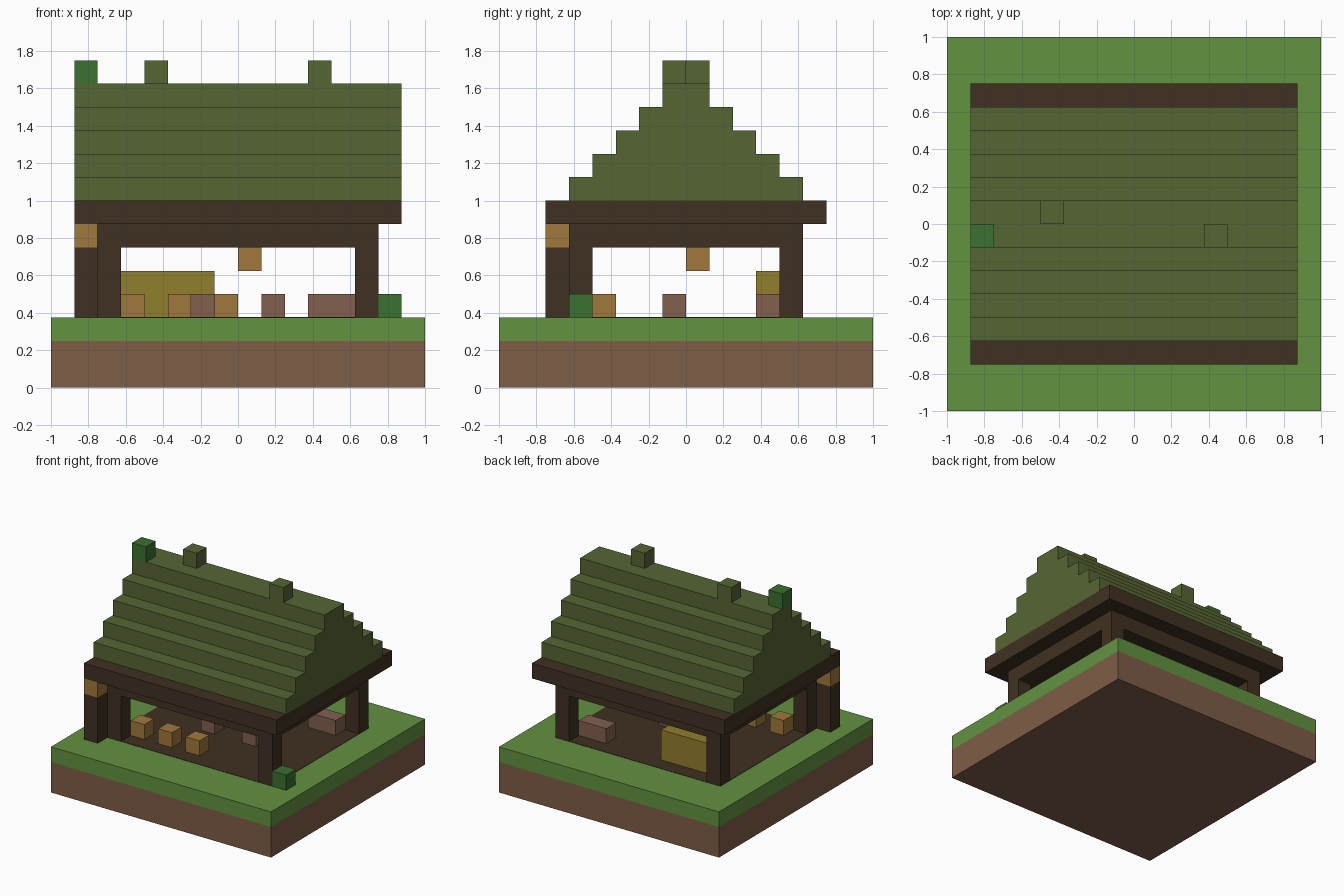
import bpy
import bmesh

old = bpy.data.objects.get("Cube")
if old:
    bpy.data.objects.remove(old, do_unlink=True)

U = 0.125  # one block


def material(name, rgb):
    lin = [((c / 255 + 0.055) / 1.055) ** 2.4 for c in rgb] + [1.0]
    m = bpy.data.materials.new(name)
    m.use_nodes = True
    m.diffuse_color = lin
    m.node_tree.nodes["Principled BSDF"].inputs["Base Color"].default_value = lin
    return m


DIRT = material("dirt brown", (126, 93, 71))
GRASS = material("grass green", (98, 146, 64))
WOOD = material("dark wood", (64, 49, 34))
MOSS = material("mossy roof green", (86, 102, 52))
GLOW = material("amber", (160, 121, 60))
STRAW = material("straw yellow", (146, 126, 45))
CLAY = material("clay pink", (130, 96, 79))
LEAF = material("leaf green", (58, 113, 48))


def finish(name, bm, mat):
    bmesh.ops.recalc_face_normals(bm, faces=bm.faces)
    me = bpy.data.meshes.new(name)
    bm.to_mesh(me)
    bm.free()
    me.materials.append(mat)
    ob = bpy.data.objects.new(name, me)
    bpy.context.collection.objects.link(ob)
    return ob


def box(name, lo, hi, mat):
    """Box between two corners, given in blocks."""
    bm = bmesh.new()
    bmesh.ops.create_cube(bm, size=1)
    for v in bm.verts:
        v.co = [U * (h if c > 0 else l) for c, l, h in zip(v.co, lo, hi)]
    return finish(name, bm, mat)


def block(name, x, y, z, mat, size=(1, 1, 1)):
    return box(name, (x, y, z), (x + size[0], y + size[1], z + size[2]), mat)


# Ground
box("dirt_base", (-8, -8, 0), (8, 8, 2), DIRT)
box("grass_layer", (-8, -8, 2), (8, 8, 3), GRASS)
box("floor", (-6, -5, 2.9), (6, 5, 3.02), WOOD)

# Frame: corner posts, beams and eave slab
for side, x in (("right", -6), ("left", 5)):
    for end, y in (("front", -5), ("back", 4)):
        block(f"{end}_{side}_post", x, y, 3, WOOD, (1, 1, 3))
box("beam_layer", (-6, -5, 6), (6, 5, 7), WOOD)
box("eave_slab", (-7, -6, 7), (7, 6, 8), WOOD)

# Stepped roof: a stair profile extruded along x
stair = []
for i in range(5):
    half = 5 - i
    stair += [(half, 8 + i), (half, 9 + i)]
profile = stair + [(-y, z) for y, z in reversed(stair)]
bm = bmesh.new()
face = bm.faces.new([bm.verts.new((-7 * U, y * U, z * U)) for y, z in profile])
ext = bmesh.ops.extrude_face_region(bm, geom=[face], use_keep_orig=True)
bmesh.ops.translate(bm, vec=(14 * U, 0, 0),
                    verts=[e for e in ext["geom"] if isinstance(e, bmesh.types.BMVert)])
finish("stepped_roof", bm, MOSS)

# Ridge bumps and leaf tuft
block("ridge_bump_back", -4, 0, 13, MOSS)
block("ridge_bump_front", 3, -1, 13, MOSS)
block("ridge_leaf", -7, -1, 13, LEAF)

# Lantern post and hanging lamp
block("lantern_post", -7, -6, 3, WOOD, (1, 1, 3))
block("lantern", -7, -6, 6, GLOW)
block("hanging_lamp", 0, 0, 5, GLOW)

# Things under the roof and beside it
for i, x in enumerate((-5, -3, -1)):
    block(f"crate_{i + 1}", x, -4, 3, GLOW)
for i, x in enumerate((-2, 1)):
    block(f"stool_{i + 1}", x, -1, 3, CLAY)
block("bench", 3, 3, 3, CLAY, (2, 1, 1))
block("straw_stack", -5, 3, 3, STRAW, (4, 1, 2))
block("bush", 6, -5, 3, LEAF)
